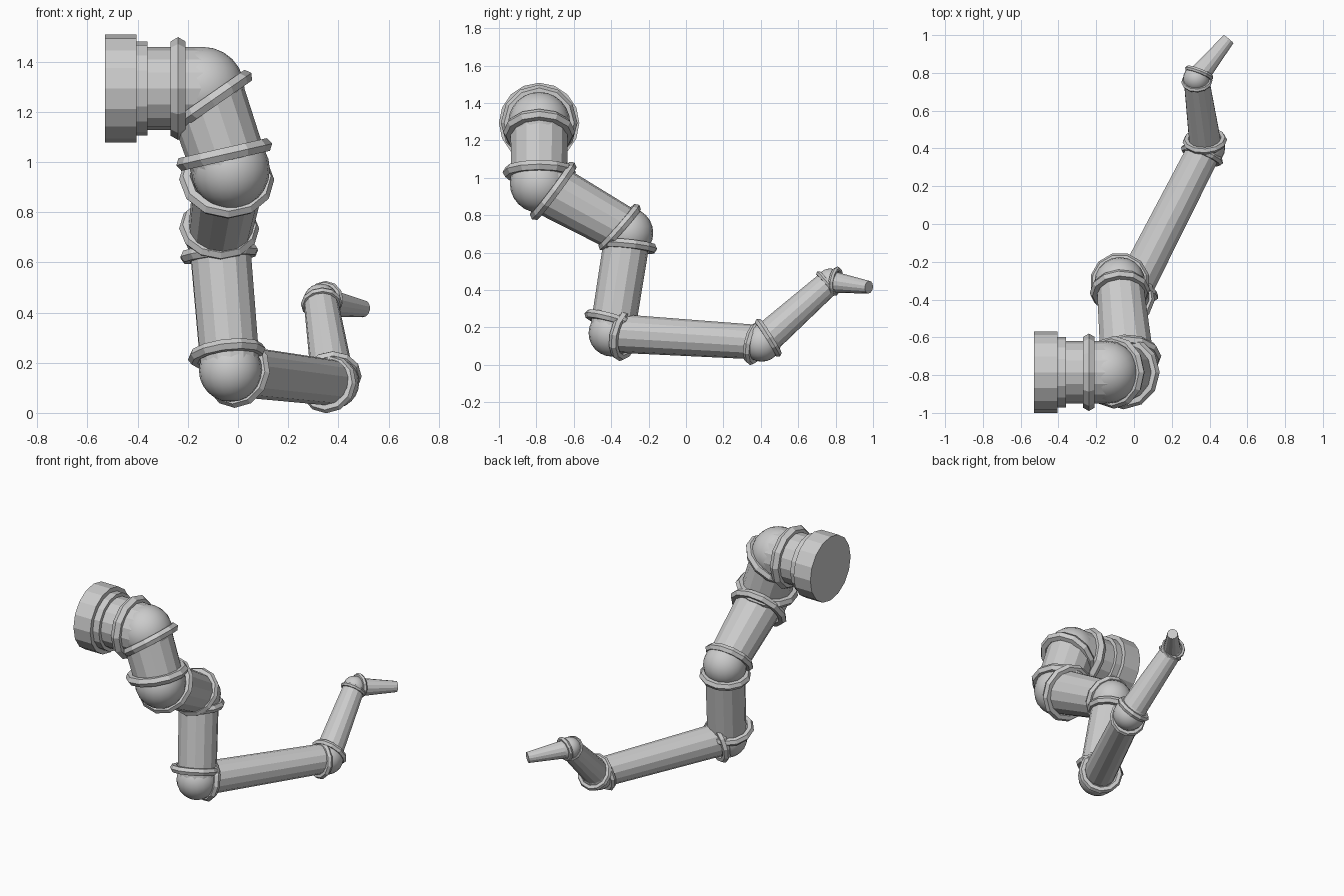
import bpy
from mathutils import Vector


def orient(obj, direction):
    obj.rotation_mode = 'QUATERNION'
    obj.rotation_quaternion = Vector(direction).to_track_quat('Z', 'Y')


def tube(name, a, b, r1, r2, sides=14):
    a, b = Vector(a), Vector(b)
    bpy.ops.mesh.primitive_cone_add(vertices=sides, radius1=r1, radius2=r2,
                                    depth=(b - a).length, location=(a + b) / 2)
    obj = bpy.context.object
    obj.name = name
    orient(obj, b - a)


def ring(name, centre, normal, outer, minor):
    bpy.ops.mesh.primitive_torus_add(major_segments=12, minor_segments=6,
                                     major_radius=outer - minor, minor_radius=minor,
                                     location=centre)
    obj = bpy.context.object
    obj.name = name
    orient(obj, normal)


def ball(name, centre, r):
    bpy.ops.mesh.primitive_uv_sphere_add(segments=20, ring_count=12, radius=r,
                                         location=centre)
    bpy.context.object.name = name
    bpy.ops.object.shade_smooth()


Y, Z = -0.785, 1.293

# Stepped wall mount
for name, x1, x2, r in [("mount_plate", -0.53, -0.405, 0.215),
                        ("mount_collar", -0.41, -0.36, 0.187),
                        ("mount_neck", -0.37, -0.14, 0.165)]:
    tube(name, (x1, Y, Z), (x2, Y, Z), r, r, 16)

# Joint centres with ball radius
joints = [((-0.14, Y, Z), 0.166),
          ((-0.03, Y, 0.97), 0.157),
          ((-0.075, -0.31, 0.705), 0.135),
          ((-0.03, -0.395, 0.17), 0.126),
          ((0.38, 0.405, 0.12), 0.103),
          ((0.33, 0.77, 0.445), 0.07)]
for i, (c, r) in enumerate(joints):
    ball(f"joint_ball_{i + 1}", c, r)

# Tapered arm segments between the joints
radii = [(0.158, 0.152), (0.147, 0.125), (0.123, 0.12), (0.104, 0.092), (0.087, 0.068)]
for i, (r1, r2) in enumerate(radii):
    tube(f"arm_segment_{i + 1}", joints[i][0], joints[i + 1][0], r1, r2)

# Tapered end nozzle
tube("end_nozzle", joints[5][0], (0.50, 0.978, 0.415), 0.06, 0.034)

# Raised collars on each side of every joint: centre, axis, outer radius, thickness
collars = [((-0.239, Y, Z), (1, 0, 0), 0.205, 0.035),
           ((-0.105, Y, 1.245), (0.57, 0, -0.82), 0.193, 0.03),
           ((-0.055, Y, 1.03), (0.22, 0, -0.97), 0.196, 0.03),
           ((-0.045, -0.71, 0.93), (-0.05, 0.8, -0.6), 0.19, 0.028),
           ((-0.075, -0.355, 0.735), (-0.05, 0.75, -0.66), 0.16, 0.026),
           ((-0.075, -0.31, 0.635), (0.1, -0.1, -0.98), 0.16, 0.026),
           ((-0.045, -0.392, 0.235), (0.12, -0.27, -0.96), 0.157, 0.025),
           ((0.0, -0.33, 0.16), (0.45, 0.87, -0.2), 0.143, 0.024),
           ((0.36, 0.365, 0.115), (0.35, 0.9, -0.2), 0.119, 0.02),
           ((0.375, 0.44, 0.145), (-0.05, 0.85, 0.53), 0.118, 0.02),
           ((0.333, 0.755, 0.435), (-0.05, 0.75, 0.65), 0.083, 0.014),
           ((0.345, 0.80, 0.447), (0.35, 0.9, -0.15), 0.08, 0.014)]
for i, (c, n, r, t) in enumerate(collars):
    ring(f"joint_collar_{i + 1}", c, n, r, t)
